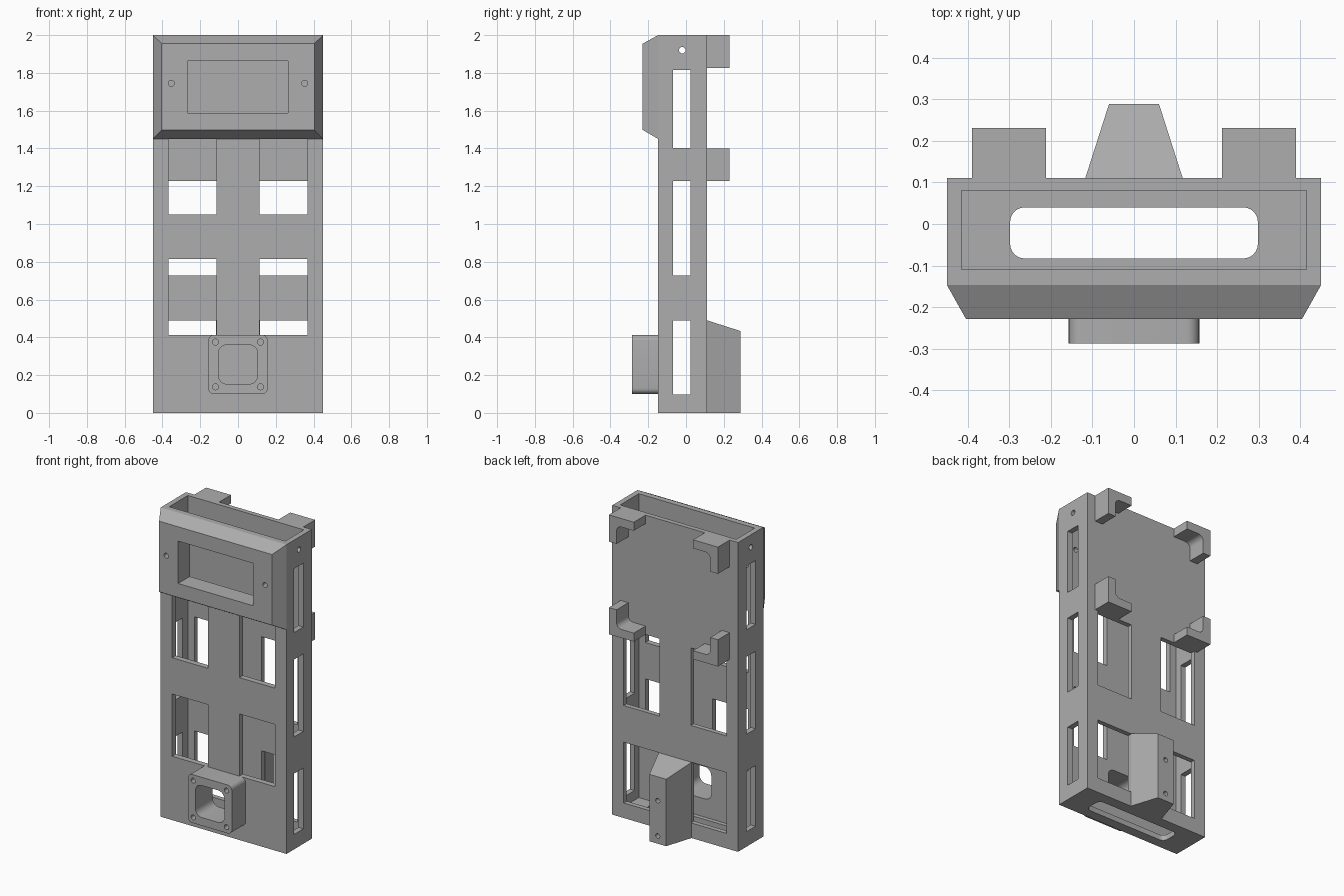
import bpy
import bmesh
from math import sin, cos, pi

cube = bpy.data.objects.get("Cube")
if cube:
    bpy.data.objects.remove(cube, do_unlink=True)

# Single grey plastic
grey = bpy.data.materials.new("grey plastic")
grey.use_nodes = True
colour = (0.42, 0.42, 0.42, 1)
grey.diffuse_color = colour
grey.node_tree.nodes["Principled BSDF"].inputs["Base Color"].default_value = colour

FRONT, BACK, HALF = -0.147, 0.111, 0.45
parts = []


def place(axis, u, v, d):
    """Put a 2D profile point at depth d along an axis."""
    return {"x": (d, u, v), "y": (u, d, v), "z": (u, v, d)}[axis]


def loft(name, axis, ring_a, a, ring_b, b):
    """Solid between two profiles with equal point counts."""
    bm = bmesh.new()
    lo = [bm.verts.new(place(axis, u, v, a)) for u, v in ring_a]
    hi = [bm.verts.new(place(axis, u, v, b)) for u, v in ring_b]
    bm.faces.new(lo)
    bm.faces.new(hi[::-1])
    n = len(lo)
    for i in range(n):
        j = (i + 1) % n
        bm.faces.new((lo[i], hi[i], hi[j], lo[j]))
    bmesh.ops.recalc_face_normals(bm, faces=bm.faces)
    mesh = bpy.data.meshes.new(name)
    bm.to_mesh(mesh)
    bm.free()
    mesh.materials.append(grey)
    obj = bpy.data.objects.new(name, mesh)
    bpy.context.collection.objects.link(obj)
    return obj


def prism(name, axis, ring, a, b):
    return loft(name, axis, ring, a, ring, b)


def rect(u0, u1, v0, v1):
    return [(u0, v0), (u1, v0), (u1, v1), (u0, v1)]


def arc(u, v, r, start, end, steps):
    return [(u + r * cos(start + (end - start) * i / steps),
             v + r * sin(start + (end - start) * i / steps))
            for i in range(steps + 1)]


def circle(u, v, r):
    return arc(u, v, r, 0, 2 * pi, 20)[:-1]


def rounded(u0, u1, v0, v1, r):
    corners = [(u1 - r, v1 - r), (u0 + r, v1 - r), (u0 + r, v0 + r), (u1 - r, v0 + r)]
    return [p for i, (u, v) in enumerate(corners)
            for p in arc(u, v, r, i * pi / 2, (i + 1) * pi / 2, 6)]


def cut(obj, axis, ring, a, b):
    """Remove a prism from a part."""
    cutter = prism("cutter", axis, ring, a, b)
    mod = obj.modifiers.new("cut", "BOOLEAN")
    mod.operation = "DIFFERENCE"
    mod.solver = "EXACT"
    mod.object = cutter
    bpy.context.view_layer.objects.active = obj
    bpy.ops.object.modifier_apply(modifier=mod.name)
    mesh = cutter.data
    bpy.data.objects.remove(cutter, do_unlink=True)
    bpy.data.meshes.remove(mesh)


# Hollow case, open at the top, with a slot in the floor
case = prism("case", "z", rect(-HALF, HALF, FRONT, BACK), 0, 2)
parts.append(case)
cut(case, "z", rect(-0.415, 0.415, -0.11, 0.08), 0.035, 2.1)
cut(case, "z", rounded(-0.298, 0.298, -0.083, 0.04, 0.035), -0.1, 0.06)

# Windows in the front and back walls
for s in (-1, 1):
    u0, u1 = sorted((s * 0.113, s * 0.368))
    for z0, z1 in ((0.413, 0.815), (1.05, 1.452)):
        cut(case, "y", rect(u0, u1, z0, z1), -0.2, -0.09)
    for z0, z1 in ((0.097, 0.49), (0.727, 1.228)):
        cut(case, "y", rect(u0, u1, z0, z1), 0.05, 0.2)

# Side windows and pin holes, through both walls
for z0, z1 in ((0.097, 0.49), (0.727, 1.228), (1.402, 1.815)):
    cut(case, "x", rect(-0.068, 0.025, z0, z1), -0.6, 0.6)
cut(case, "x", circle(-0.02, 1.92, 0.017), -0.6, 0.6)

# Chamfered display bezel
bezel = loft("display_bezel", "y", rect(-HALF, HALF, 1.45, 2), FRONT,
             rect(-0.404, 0.404, 1.498, 1.955), -0.229)
parts.append(bezel)

# Front spout with rounded corners
spout = prism("front_spout", "y", rounded(-0.157, 0.157, 0.1, 0.413, 0.03), FRONT, -0.287)
parts.append(spout)

# Openings shared by the case and its front fittings
for obj in (case, bezel):
    cut(obj, "y", rect(-0.268, 0.266, 1.588, 1.862), -0.4, -0.05)
    for x in (-0.353, 0.353):
        cut(obj, "y", circle(x, 1.745, 0.016), -0.4, -0.05)
for obj in (case, spout):
    cut(obj, "y", rounded(-0.104, 0.104, 0.153, 0.36, 0.045), -0.4, -0.05)
for x in (-0.119, 0.119):
    for z in (0.138, 0.375):
        cut(spout, "y", circle(x, z, 0.016), -0.4, -0.18)

# Tapered back mount with a sloping top and two screw holes
mount = loft("back_mount", "y",
             [(-0.117, 0), (0.117, 0), (0.117, 0.49), (-0.117, 0.49)], BACK,
             [(-0.06, 0), (0.06, 0), (0.06, 0.433), (-0.06, 0.433)], 0.289)
parts.append(mount)
for z in (0.05, 0.278):
    cut(mount, "y", circle(0, z, 0.015), 0.17, 0.4)

# Four L-shaped corner clips with a filleted inner corner
W, H, T, R = 0.178, 0.173, 0.055, 0.035
fillet = arc(T + R, T + R, R, 1.5 * pi, pi, 6)
ell = [(0, 0), (W, 0), (W, T)] + fillet + [(T, H), (0, H)]
for sx, side in ((-1, "right"), (1, "left")):
    for z, sz, level in ((2, -1, "upper"), (1.228, 1, "lower")):
        ring = [(sx * (0.39 - u), z + sz * v) for u, v in ell]
        parts.append(prism(f"{level}_{side}_clip", "y", ring, BACK, 0.231))

# Smooth rounded corners, keep hard edges crisp
bpy.ops.object.select_all(action="DESELECT")
for obj in parts:
    obj.select_set(True)
bpy.context.view_layer.objects.active = case
bpy.ops.object.shade_smooth_by_angle()
